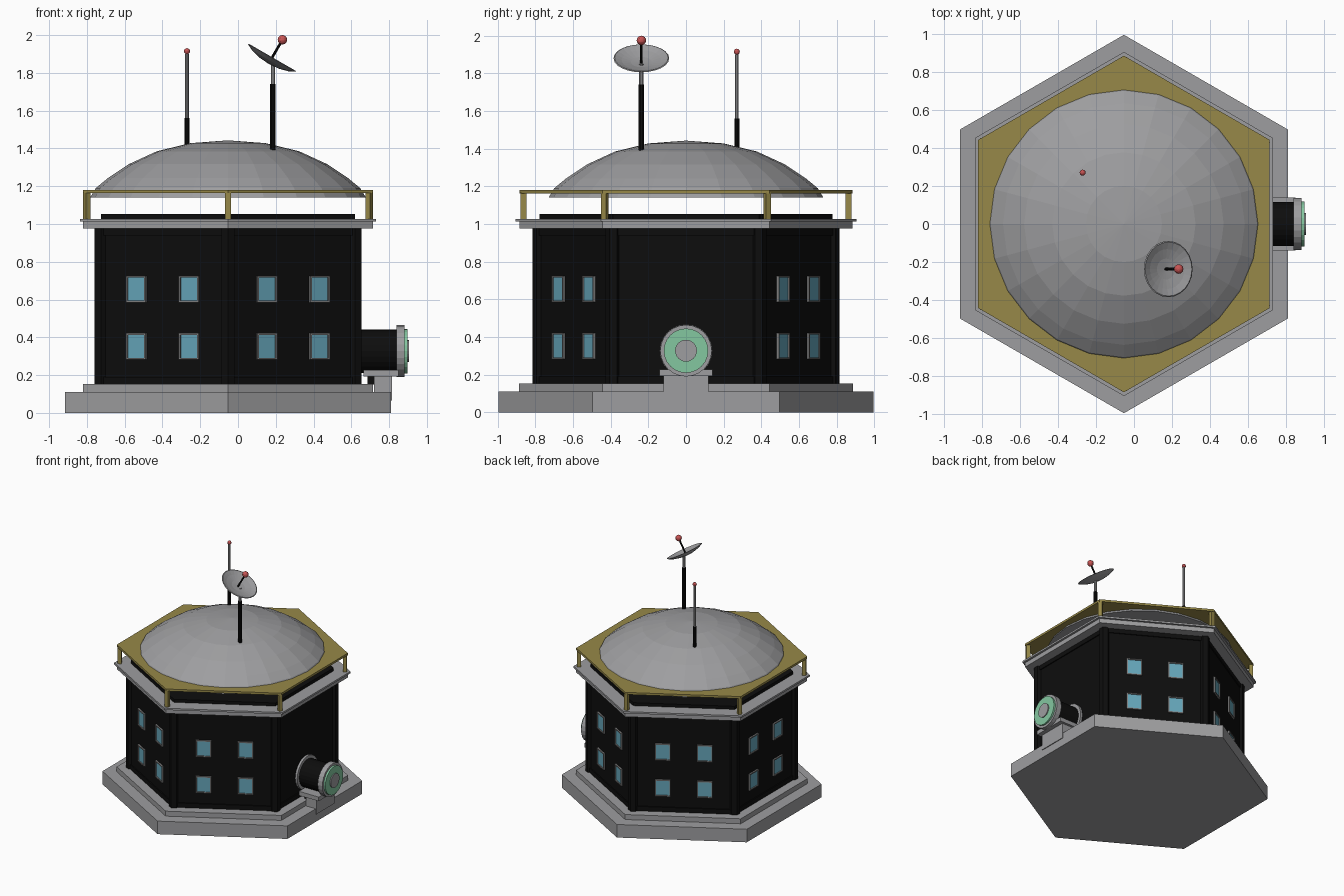
import bpy, bmesh, math
from mathutils import Vector, Matrix

if "Cube" in bpy.data.objects:
    bpy.data.objects.remove(bpy.data.objects["Cube"])

CX = -0.053  # centre of the hexagonal building


def mat(name, c):
    m = bpy.data.materials.new(name)
    m.diffuse_color = (*c, 1)
    m.use_nodes = True
    m.node_tree.nodes["Principled BSDF"].inputs["Base Color"].default_value = m.diffuse_color
    return m


GRAY = mat("concrete_gray", (0.34, 0.34, 0.35))
FRAME = mat("frame_gray", (0.22, 0.22, 0.22))
BLACK = mat("black", (0.004, 0.004, 0.004))
GOLD = mat("gold", (0.31, 0.25, 0.065))
GLASS = mat("window_blue", (0.13, 0.38, 0.49))
GREEN = mat("mint_green", (0.23, 0.57, 0.35))
RED = mat("red", (0.58, 0.09, 0.09))


def make(name, bm, material, matrix=Matrix()):
    bmesh.ops.recalc_face_normals(bm, faces=bm.faces)
    me = bpy.data.meshes.new(name)
    bm.to_mesh(me)
    bm.free()
    me.materials.append(material)
    ob = bpy.data.objects.new(name, me)
    ob.matrix_world = matrix
    bpy.context.collection.objects.link(ob)
    return ob


def lathe(name, profile, n, material, matrix=Matrix(), start=math.pi / 2, closed=False):
    """Revolve (radius, height) points about z; closed joins last point to first."""
    bm = bmesh.new()
    rings = []
    for r, z in profile:
        if r < 1e-6:
            rings.append([bm.verts.new((0, 0, z))] * n)
        else:
            rings.append([bm.verts.new((r * math.cos(start + math.tau * i / n),
                                        r * math.sin(start + math.tau * i / n), z)) for i in range(n)])
    pairs = list(zip(rings, rings[1:])) + ([(rings[-1], rings[0])] if closed else [])
    for a, b in pairs:
        for i in range(n):
            j = (i + 1) % n
            vs = list(dict.fromkeys([a[i], a[j], b[j], b[i]]))
            if len(vs) > 2:
                bm.faces.new(vs)
    return make(name, bm, material, matrix)


def prism(name, r, z0, z1, material, n=6, matrix=None):
    m = Matrix.Translation((CX, 0, 0)) if matrix is None else matrix
    return lathe(name, [(0, z0), (r, z0), (r, z1), (0, z1)], n, material, m)


def box(name, lo, hi, material, matrix=Matrix()):
    bm = bmesh.new()
    lo, hi = Vector(lo), Vector(hi)
    bmesh.ops.create_cube(bm, size=1, matrix=Matrix.Translation((lo + hi) / 2) @ Matrix.Diagonal((*(hi - lo), 1)))
    return make(name, bm, material, matrix)


def ball(name, p, r):
    bm = bmesh.new()
    bmesh.ops.create_uvsphere(bm, u_segments=12, v_segments=8, radius=r)
    return make(name, bm, RED, Matrix.Translation(p))


# Stepped base, walls, cornice and roof
prism("base_lower", 0.995, 0, 0.11, GRAY)
prism("base_upper", 0.886, 0.11, 0.152, GRAY)
prism("walls", 0.79, 0.15, 0.98, BLACK)
prism("wall_foot_band", 0.80, 0.15, 0.19, BLACK)
prism("wall_top_band", 0.80, 0.94, 0.978, BLACK)
prism("cornice_lower", 0.885, 0.975, 1.012, GRAY)
prism("cornice_upper", 0.905, 1.012, 1.027, GRAY)
prism("roof_slab", 0.777, 1.027, 1.053, BLACK)

# Corner posts and railing posts
for k in range(6):
    a = math.radians(90 + 60 * k)
    d = Vector((math.cos(a), math.sin(a), 0))
    spin = Matrix.Rotation(math.radians(60 * k), 4, 'Z')
    c = Vector((CX, 0, 0))
    prism(f"corner_post_{k}", 0.04, 0.15, 0.978, BLACK, 6, Matrix.Translation(c + d * 0.775) @ spin)
    box(f"rail_post_{k}", (-0.015, -0.015, 1.025), (0.015, 0.015, 1.17), GOLD,
        Matrix.Translation(c + d * 0.863) @ spin)

# Gold roof gallery and dome
prism("gallery_plate", 0.885, 1.163, 1.181, GOLD)
lathe("dome", [(0, 1.14), (0.73, 1.14), (0.70, 1.19), (0.636, 1.243), (0.525, 1.317), (0.377, 1.385),
               (0.2, 1.428), (0, 1.443)], 24, GRAY, Matrix.Translation((CX, 0, 0)))

# Windows: two by two on every side except the one with the port
for k in range(1, 6):
    face = Matrix.Translation((CX, 0, 0)) @ Matrix.Rotation(math.radians(60 * k), 4, 'Z')
    for t in (-0.161, 0.161):
        for z in (0.352, 0.655):
            n = f"{k}_{'a' if t < 0 else 'b'}_{'low' if z < 0.5 else 'high'}"
            x, w, h, b = 0.682, 0.06, 0.07, 0.009
            box("window_glass_" + n, (x, t - w + b, z - h + b), (x + 0.007, t + w - b, z + h - b), GLASS, face)
            for s in (-1, 1):
                y0, y1 = sorted((t + s * w, t + s * (w - b)))
                z0, z1 = sorted((z + s * h, z + s * (h - b)))
                box("window_jamb_" + n, (x, y0, z - h), (x + 0.015, y1, z + h), FRAME, face)
                box("window_sill_" + n, (x, t - w + b, z0), (x + 0.015, t + w - b, z1), FRAME, face)

# Side port: tube along +x with flanges, green ring and hub
port = Matrix.Translation((0, 0, 0.327)) @ Matrix.Rotation(math.pi / 2, 4, 'Y')
prism("port_wall_flange", 0.14, 0.62, 0.65, GRAY, 24, port)
prism("port_tube", 0.115, 0.62, 0.85, BLACK, 24, port)
prism("port_flange", 0.137, 0.838, 0.882, GRAY, 24, port)
prism("port_green_ring", 0.118, 0.88, 0.897, GREEN, 24, port)
prism("port_hub", 0.058, 0.89, 0.905, GRAY, 24, port)
box("port_saddle", (0.665, -0.14, 0.192), (0.85, 0.14, 0.227), GRAY)
box("port_pedestal", (0.72, -0.12, 0.065), (0.815, 0.12, 0.195), GRAY)
box("port_brace", (0.685, -0.09, 0.15), (0.725, 0.09, 0.193), BLACK)

# Whip antenna
whip = Matrix.Translation((-0.27, 0.27, 0))
prism("whip_base", 0.013, 1.38, 1.56, BLACK, 10, whip)
prism("whip_rod", 0.010, 1.55, 1.90, GRAY, 10, whip)
ball("whip_tip", (-0.27, 0.27, 1.915), 0.016)

# Dish antenna
mast = Matrix.Translation((0.185, -0.237, 0))
prism("dish_mast", 0.015, 1.38, 1.74, BLACK, 10, mast)
prism("dish_neck", 0.012, 1.73, 1.85, GRAY, 10, mast)
tilt = Matrix.Translation((0.18, -0.237, 1.88)) @ Matrix.Rotation(math.radians(30), 4, 'Y')
lathe("dish", [(0, -0.037), (0.06, -0.032), (0.11, -0.019), (0.148, 0), (0.142, 0.003),
               (0.105, -0.011), (0.055, -0.023), (0, -0.028)], 24, GRAY, tilt)
prism("dish_feed", 0.007, -0.03, 0.11, BLACK, 8, tilt)
ball("dish_feed_tip", tilt @ Vector((0, 0, 0.11)), 0.025)
